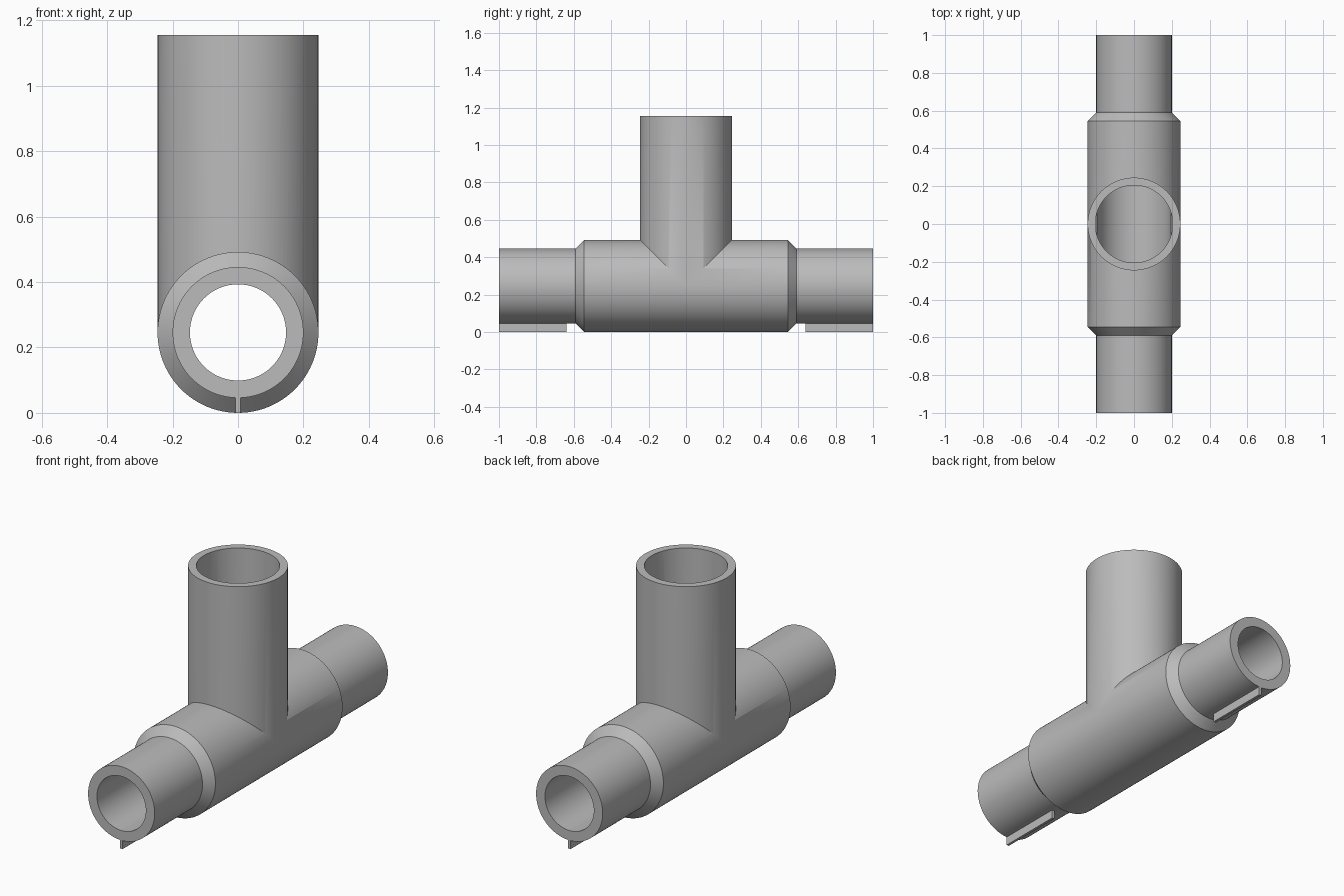
import bpy, bmesh, math
from mathutils import Matrix, Vector

cube = bpy.data.objects.get("Cube")
if cube:
    bpy.data.objects.remove(cube, do_unlink=True)

AXIS = 0.246      # height of the run's centre line
TOP = 1.155       # height of the branch opening
SEGMENTS = 96

grey = bpy.data.materials.new("plain_grey")
grey.use_nodes = True
grey.diffuse_color = (0.5, 0.5, 0.5, 1)
grey.node_tree.nodes["Principled BSDF"].inputs["Base Color"].default_value = grey.diffuse_color


def finish(name, bm):
    bmesh.ops.recalc_face_normals(bm, faces=bm.faces)
    mesh = bpy.data.meshes.new(name)
    bm.to_mesh(mesh)
    bm.free()
    mesh.materials.append(grey)
    obj = bpy.data.objects.new(name, mesh)
    bpy.context.collection.objects.link(obj)
    return obj


def turned(name, profile, matrix):
    """Closed solid from (radius, position) pairs along local z."""
    bm = bmesh.new()
    rings = []
    for radius, pos in profile:
        ring = bmesh.ops.create_circle(bm, segments=SEGMENTS, radius=radius)["verts"]
        bmesh.ops.translate(bm, verts=ring, vec=(0, 0, pos))
        rings.append(ring)
    for low, high in zip(rings, rings[1:]):
        for i in range(SEGMENTS):
            j = (i + 1) % SEGMENTS
            bm.faces.new((low[i], low[j], high[j], high[i]))
    bm.faces.new(rings[0])
    bm.faces.new(rings[-1])
    bmesh.ops.transform(bm, matrix=matrix, verts=bm.verts)
    return finish(name, bm)


def mirrored(half):
    return [(r, -y) for r, y in reversed(half)] + half


def combine(target, tool, operation):
    mod = target.modifiers.new("combine", "BOOLEAN")
    mod.operation = operation
    mod.solver = "EXACT"
    mod.object = tool
    graph = bpy.context.evaluated_depsgraph_get()
    mesh = bpy.data.meshes.new_from_object(target.evaluated_get(graph))
    target.modifiers.clear()
    target.data = mesh
    bpy.data.objects.remove(tool, do_unlink=True)


along_y = Matrix.Translation((0, 0, AXIS)) @ Matrix.Rotation(math.pi / 2, 4, "X")
upright = Matrix.Translation((0, 0, AXIS))

# Outer shell: stepped run with an upright branch
pipe = turned("tee_pipe", mirrored([(0.246, 0.545), (0.2, 0.59), (0.2, 1.0)]), along_y)
branch = turned("branch", [(0.2455, 0), (0.2455, TOP - AXIS)], upright)
combine(pipe, branch, "UNION")

# Bores follow the outer steps, leaving an even wall
run_bore = turned("run_bore", mirrored([(0.195, 0.53), (0.147, 0.575), (0.147, 1.1)]), along_y)
combine(pipe, run_bore, "DIFFERENCE")
branch_bore = turned("branch_bore", [(0.205, 0), (0.205, TOP)], upright)
combine(pipe, branch_bore, "DIFFERENCE")

bpy.ops.object.select_all(action="DESELECT")
pipe.select_set(True)
bpy.context.view_layer.objects.active = pipe
bpy.ops.object.shade_smooth_by_angle(angle=math.radians(30))

# Thin support fin under each end
for name, side in (("front_fin", -1), ("back_fin", 1)):
    bm = bmesh.new()
    bmesh.ops.create_cube(bm, size=1)
    bmesh.ops.scale(bm, verts=bm.verts, vec=(0.014, 0.36, 0.055))
    bmesh.ops.translate(bm, verts=bm.verts, vec=Vector((0, side * 0.82, 0.0275)))
    finish(name, bm)
